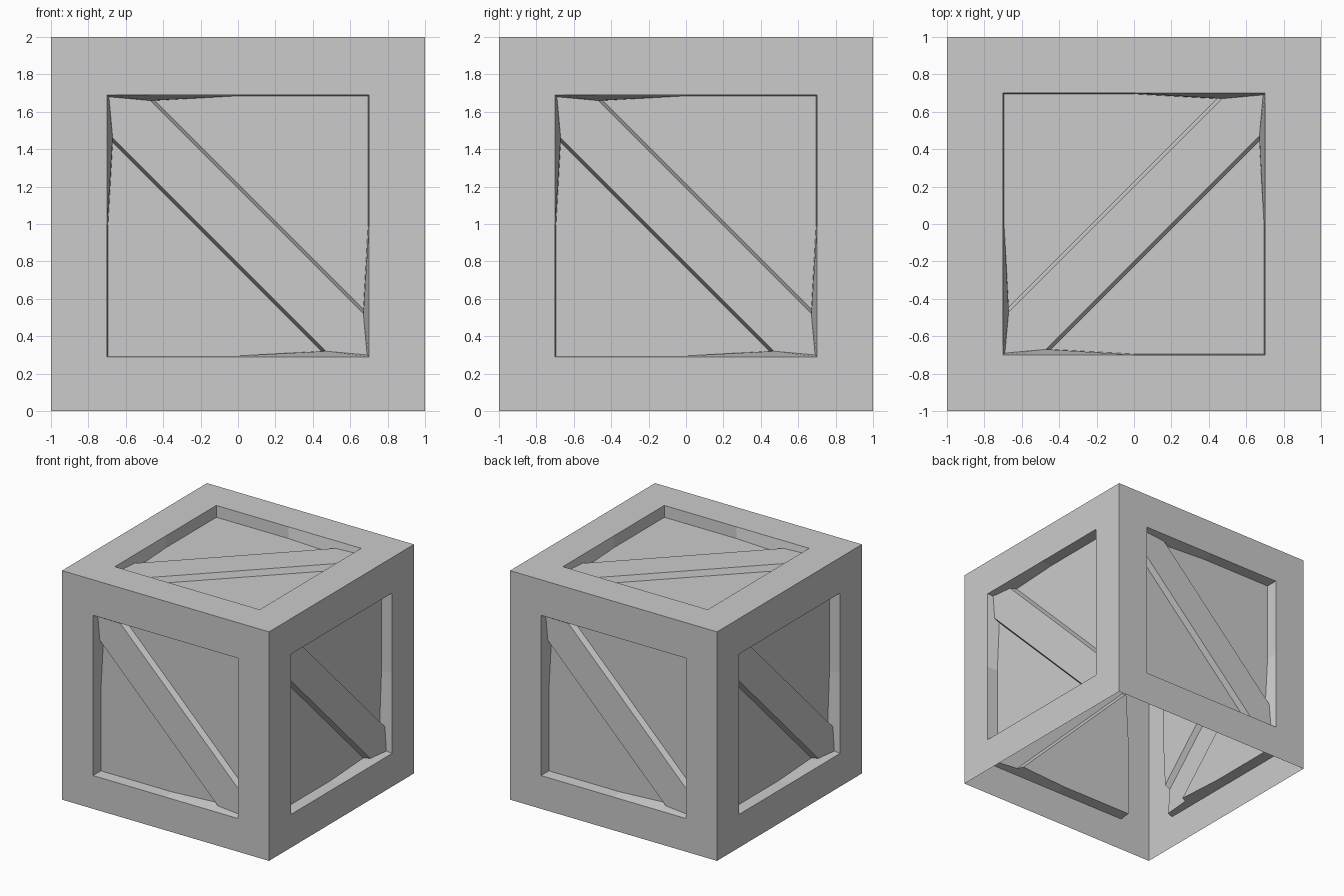
import bpy, bmesh
from math import pi
from mathutils import Matrix, Vector

if "Cube" in bpy.data.objects:
    bpy.data.objects.remove(bpy.data.objects["Cube"])

H = 0.70                      # half width of the recess opening
FLOOR, BRACE = -0.10, -0.05   # depths of recess floor and brace face

# Half-side pieces in panel space (u right, v up, w outward)
mid_top, mid_low = (0, H, 0), (0, 0.695, FLOOR)
corner_low = (0.695, 0.695, FLOOR)
brace_tip = (-0.69, 0.69, BRACE)
brace_edge = (-0.47, 0.67, BRACE)
brace_foot = (-0.445, 0.67, FLOOR)


def swap(p):
    return (p[1], p[0], p[2])


def turn(p):
    return (-p[0], -p[1], p[2])


rim = [(-1, 1, 0), (-H, H, 0), mid_top, (H, H, 0), (1, 1, 0)]
wall_left = [mid_top, (-H, H, 0), brace_tip, brace_edge, brace_foot, mid_low]
wall_right = [(H, H, 0), mid_top, mid_low, corner_low]
floor = [corner_low, mid_low, brace_foot, swap(brace_foot), swap(mid_low)]
brace_side = [swap(brace_foot), brace_foot, brace_edge, swap(brace_edge)]
brace_face = [brace_tip, turn(swap(brace_edge)), turn(brace_edge),
              turn(brace_tip), swap(brace_edge), brace_edge]

half = [floor, brace_side]
for poly in (rim, wall_left, wall_right):
    half += [poly, [swap(p) for p in reversed(poly)]]
panel = half + [[turn(p) for p in poly] for poly in half] + [brace_face]

bm = bmesh.new()


def add_panel(matrix, shift):
    """Place one framed, braced panel; shift slides its recess along v."""
    for poly in panel:
        verts = []
        for u, v, w in poly:
            dv = shift if abs(v) < 1 else 0
            verts.append(bm.verts.new(matrix @ Vector((u, v + dv, w))))
        bm.faces.new(verts)


# Four sides and the top; the underside is open
front = Matrix.Translation((0, -1, 1)) @ Matrix.Rotation(pi / 2, 4, 'X')
for i in range(4):
    add_panel(Matrix.Rotation(i * pi / 2, 4, 'Z') @ front, -0.01)
add_panel(Matrix.Translation((0, 0, 2)) @ Matrix.Rotation(pi / 2, 4, 'Z'), 0)

bmesh.ops.remove_doubles(bm, verts=bm.verts, dist=0.001)
mesh = bpy.data.meshes.new("crate")
bm.to_mesh(mesh)
bm.free()
crate = bpy.data.objects.new("crate", mesh)
bpy.context.collection.objects.link(crate)
